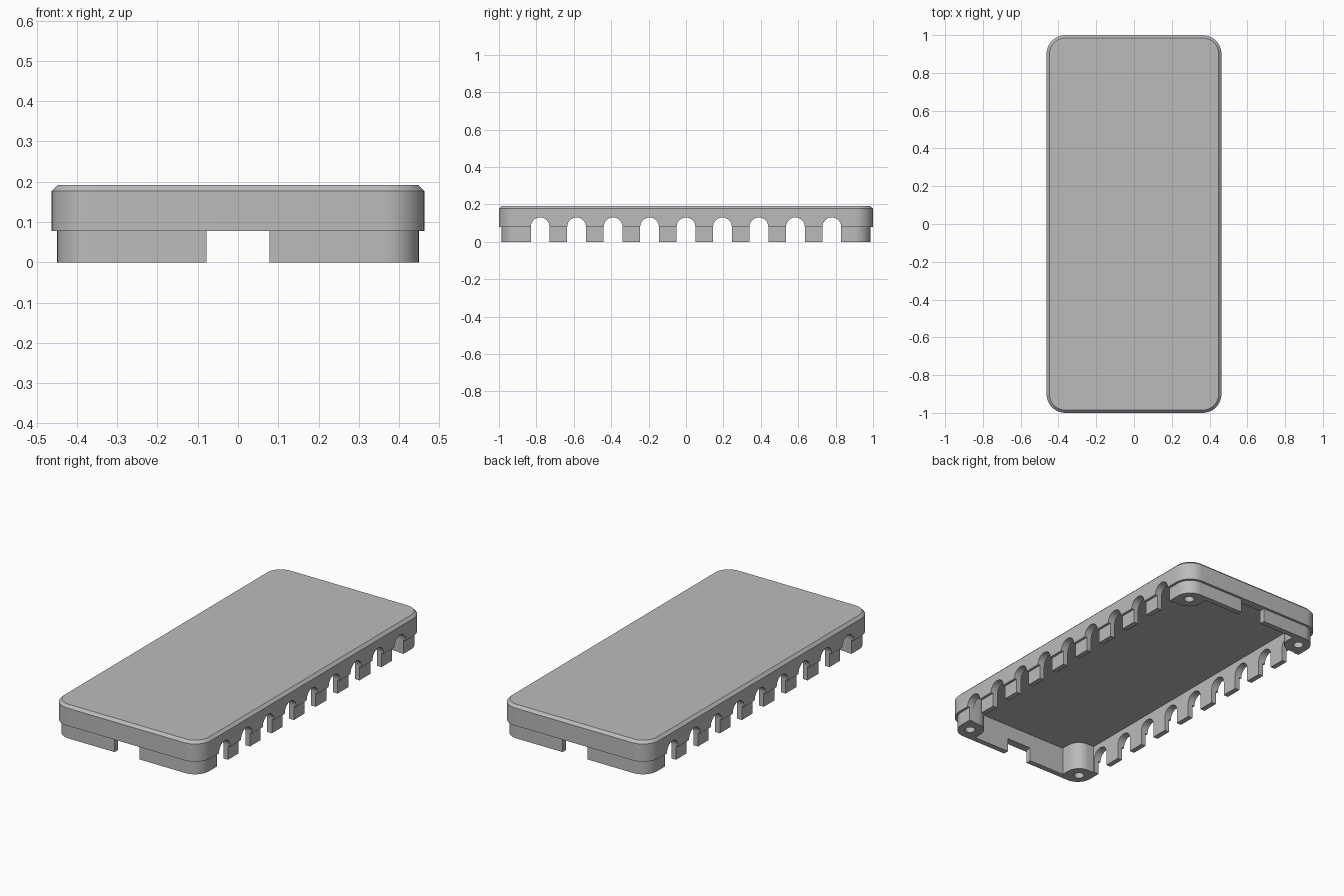
import bpy
import bmesh
import math

cube = bpy.data.objects.get("Cube")
if cube:
    bpy.data.objects.remove(cube, do_unlink=True)

grey = bpy.data.materials.new("plain grey")
grey.use_nodes = True
COLOUR = (0.5, 0.5, 0.5, 1.0)
grey.diffuse_color = COLOUR
grey.node_tree.nodes["Principled BSDF"].inputs["Base Color"].default_value = COLOUR

HALF_X, HALF_Y = 0.463, 1.0
LIP_INSET, CHAMFER = 0.014, 0.015
LIP_TOP, BODY_TOP, TOP = 0.078, 0.177, 0.192
CEILING = 0.16
WALL_X, WALL_Y = 0.42, 0.955
POST_X, POST_Y, POST_R = 0.38, 0.91, 0.075


def arc(cx, cy, r, start, end, steps=10):
    angles = [math.radians(start + (end - start) * i / steps) for i in range(steps + 1)]
    return [(cx + r * math.cos(a), cy + r * math.sin(a)) for a in angles]


def mirrored(quarter):
    """Close an outline from its +x +y quarter, listed anticlockwise."""
    flip = quarter[::-1]
    return (quarter + [(-x, y) for x, y in flip]
            + [(-x, -y) for x, y in quarter] + [(x, -y) for x, y in flip])


def rounded(inset):
    r = 0.1 - inset
    return mirrored(arc(HALF_X - 0.1, HALF_Y - 0.1, r, 0, 90))


def loft(bm, rings):
    """Skin equal-length rings of 3D points and cap both ends."""
    loops = [[bm.verts.new(p) for p in ring] for ring in rings]
    n = len(loops[0])
    for a, b in zip(loops, loops[1:]):
        for i in range(n):
            j = (i + 1) % n
            bm.faces.new((a[i], a[j], b[j], b[i]))
    bm.faces.new(loops[0][::-1])
    bm.faces.new(loops[-1])


def make(name, bm):
    bmesh.ops.recalc_face_normals(bm, faces=bm.faces[:])
    mesh = bpy.data.meshes.new(name)
    bm.to_mesh(mesh)
    bm.free()
    mesh.materials.append(grey)
    obj = bpy.data.objects.new(name, mesh)
    bpy.context.collection.objects.link(obj)
    return obj


def at_z(outline, z):
    return [(x, y, z) for x, y in outline]


def cut(target, name, bm):
    cutter = make(name, bm)
    cutter.hide_render = True
    mod = target.modifiers.new(name, "BOOLEAN")
    mod.operation = "DIFFERENCE"
    mod.solver = "EXACT"
    mod.object = cutter
    bpy.ops.object.modifier_apply(modifier=mod.name)
    bpy.data.objects.remove(cutter, do_unlink=True)


# Solid lid: recessed lip, main band, chamfered top
bm = bmesh.new()
lip, band, crown = rounded(LIP_INSET), rounded(0), rounded(CHAMFER)
loft(bm, [at_z(lip, 0), at_z(lip, LIP_TOP), at_z(band, LIP_TOP),
          at_z(band, BODY_TOP), at_z(crown, TOP)])
lid = make("case_lid", bm)
bpy.context.view_layer.objects.active = lid
lid.select_set(True)

# Underside cavity, leaving a rounded screw post in each corner
bm = bmesh.new()
quarter = ([(WALL_X, POST_Y - POST_R)] + arc(POST_X, POST_Y, POST_R, 270, 180)
           + [(POST_X - POST_R, WALL_Y)])
cavity = mirrored(quarter)
loft(bm, [at_z(cavity, -0.1), at_z(cavity, CEILING)])
cut(lid, "cavity_cutter", bm)

# Row of round-topped openings through both long sides
bm = bmesh.new()
for i in range(-4, 5):
    y = i * 0.195
    arch = [(y - 0.05, -0.1), (y + 0.05, -0.1)] + arc(y, 0.08, 0.05, 0, 180, 16)
    loft(bm, [[(x, u, z) for u, z in arch] for x in (-0.6, 0.6)])
cut(lid, "arch_cutter", bm)

# Square notch in the lip at both ends
bm = bmesh.new()
notch = mirrored([(0.078, 1.2)])
loft(bm, [at_z(notch, -0.1), at_z(notch, LIP_TOP)])
cut(lid, "notch_cutter", bm)

# Blind screw holes in the posts
bm = bmesh.new()
for sx in (-1, 1):
    for sy in (-1, 1):
        hole = arc(sx * POST_X, sy * POST_Y, 0.027, 0, 360, 24)[:-1]
        loft(bm, [at_z(hole, -0.1), at_z(hole, 0.12)])
cut(lid, "screw_hole_cutter", bm)

bpy.ops.object.shade_smooth_by_angle(angle=math.radians(30))
